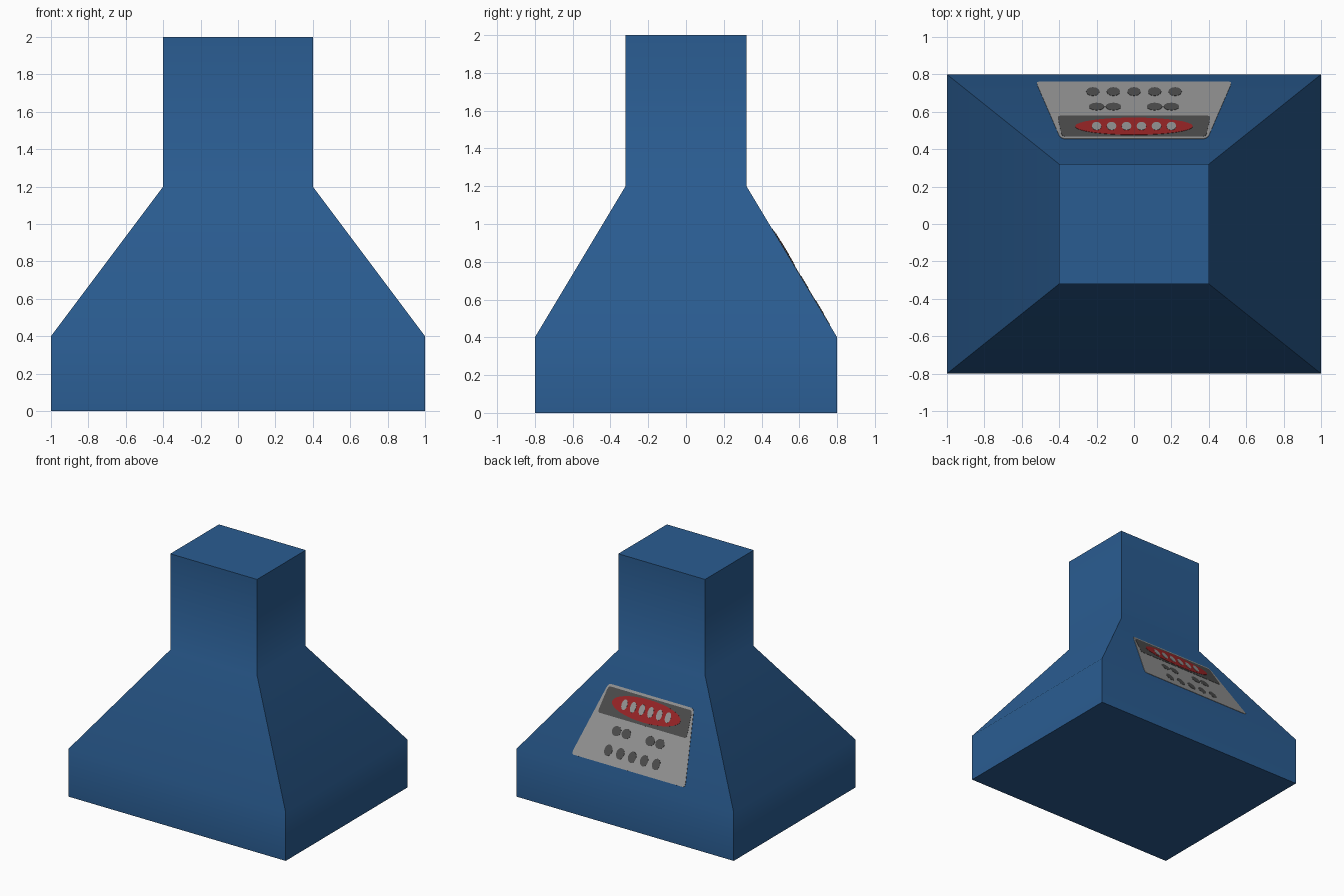
import bpy, bmesh, math
from mathutils import Vector

if "Cube" in bpy.data.objects:
    bpy.data.objects.remove(bpy.data.objects["Cube"])


def material(name, color):
    m = bpy.data.materials.new(name)
    m.diffuse_color = (*color, 1)
    m.use_nodes = True
    m.node_tree.nodes["Principled BSDF"].inputs["Base Color"].default_value = m.diffuse_color
    return m


BLUE = material("blue paint", (0.023, 0.107, 0.283))
GREY = material("light grey", (0.30, 0.30, 0.30))
DARK = material("dark grey", (0.075, 0.075, 0.075))
RED = material("red", (0.32, 0.018, 0.02))


def finish(name, bm, mat):
    bmesh.ops.recalc_face_normals(bm, faces=bm.faces)
    mesh = bpy.data.meshes.new(name)
    bm.to_mesh(mesh)
    bm.free()
    mesh.materials.append(mat)
    obj = bpy.data.objects.new(name, mesh)
    bpy.context.collection.objects.link(obj)
    return obj


def loft(bm, rings):
    """Closed solid through rings of equal point count."""
    loops = [[bm.verts.new(p) for p in r] for r in rings]
    n = len(loops[0])
    for a, b in zip(loops, loops[1:]):
        for i in range(n):
            j = (i + 1) % n
            bm.faces.new((a[i], a[j], b[j], b[i]))
    bm.faces.new(loops[0][::-1])
    bm.faces.new(loops[-1])


# Housing: wide base, tapered hood, square column
sections = [(1, 0.8, 0), (1, 0.8, 0.4), (0.4, 0.32, 1.2), (0.4, 0.32, 2)]
bm = bmesh.new()
loft(bm, [[(-x, -y, z), (x, -y, z), (x, y, z), (-x, y, z)] for x, y, z in sections])
housing = finish("housing", bm, BLUE)
bpy.context.view_layer.objects.active = housing
housing.select_set(True)
bpy.ops.object.shade_smooth_by_angle(angle=math.radians(45))

# Sign plates lie on the rear slope; outlines are given as seen from above
NORMAL = Vector((0, 0.8, 0.48)).normalized()


def on_slope(x, y, lift):
    return Vector((x, y, 0.4 + (0.8 - y) / 0.6)) + NORMAL * lift


def plate(name, outlines, height, mat):
    bm = bmesh.new()
    for pts in outlines:
        loft(bm, [[on_slope(x, y, h) for x, y in pts] for h in (-0.001, height)])
    return finish(name, bm, mat)


def trapezoid(half_low, y_low, half_high, y_high, r):
    """Rounded trapezoid, narrow towards the column."""
    c = [Vector(p) for p in ((-half_low, y_low), (half_low, y_low),
                             (half_high, y_high), (-half_high, y_high))]
    pts = []
    for i, p in enumerate(c):
        a = p + (c[i - 1] - p).normalized() * r
        b = p + (c[(i + 1) % 4] - p).normalized() * r
        pts += [a, a * 0.25 + p * 0.5 + b * 0.25, b]
    return pts


def oval(cx, cy, rx, ry, n=32):
    return [(cx + rx * math.cos(t * math.tau / n), cy + ry * math.sin(t * math.tau / n))
            for t in range(n)]


plate("sign_panel", [trapezoid(0.525, 0.76, 0.393, 0.455, 0.02)], 0.003, GREY)
plate("sign_header", [trapezoid(0.41, 0.575, 0.385, 0.465, 0.015)], 0.0045, DARK)
plate("sign_oval", [oval(0, 0.518, 0.315, 0.046)], 0.006, RED)
# Abstract marks stand in for the printed rows
plate("oval_marks", [oval(-0.2 + 0.08 * i, 0.518, 0.026, 0.022, 12) for i in range(6)],
      0.0075, GREY)
plate("upper_marks", [oval(x, 0.625, 0.042, 0.02, 12) for x in (-0.2, -0.11, 0.11, 0.2)],
      0.0045, DARK)
plate("lower_marks", [oval(-0.22 + 0.11 * i, 0.705, 0.036, 0.023, 12) for i in range(5)],
      0.0045, DARK)
